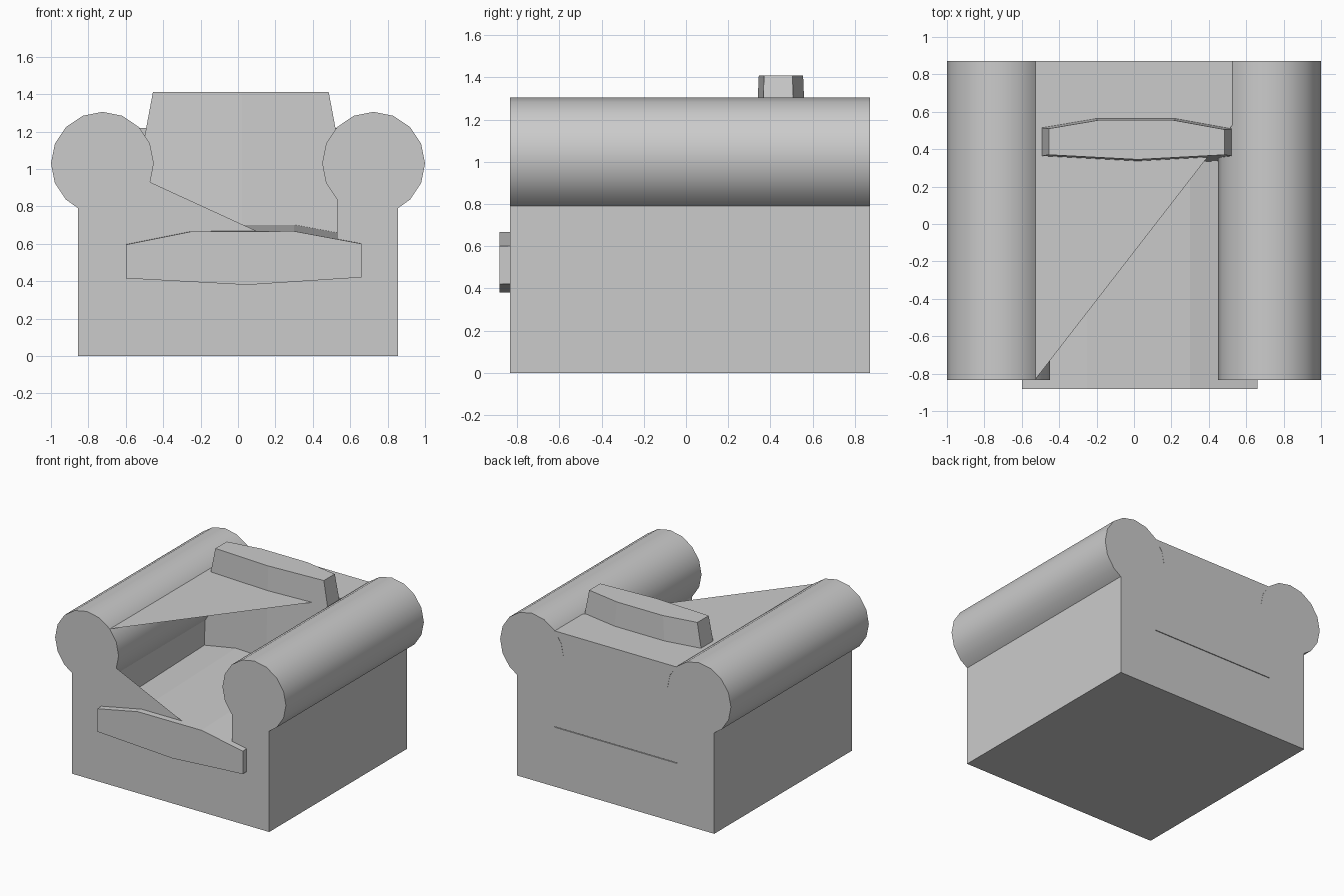
import bpy, bmesh, math

cube = bpy.data.objects.get("Cube")
if cube:
    bpy.data.objects.remove(cube, do_unlink=True)

grey = bpy.data.materials.new("grey_fabric")
grey.use_nodes = True
colour = (0.6, 0.6, 0.6, 1)
grey.diffuse_color = colour
grey.node_tree.nodes["Principled BSDF"].inputs["Base Color"].default_value = colour


def finish(name, bm, smooth=False):
    """Turn a bmesh into a named, coloured object."""
    bmesh.ops.recalc_face_normals(bm, faces=bm.faces)
    mesh = bpy.data.meshes.new(name)
    bm.to_mesh(mesh)
    bm.free()
    mesh.materials.append(grey)
    obj = bpy.data.objects.new(name, mesh)
    bpy.context.collection.objects.link(obj)
    if smooth:
        bpy.ops.object.select_all(action='DESELECT')
        obj.select_set(True)
        bpy.context.view_layer.objects.active = obj
        bpy.ops.object.shade_smooth_by_angle(angle=math.radians(30))
    return obj


def loft(name, start, end, smooth=False):
    """Solid between two matching outlines."""
    bm = bmesh.new()
    a = [bm.verts.new(p) for p in start]
    b = [bm.verts.new(p) for p in end]
    bm.faces.new(a)
    bm.faces.new(b)
    for i in range(len(a)):
        j = (i + 1) % len(a)
        bm.faces.new((a[i], a[j], b[j], b[i]))
    return finish(name, bm, smooth)


def extrude_y(name, outline, y0, y1, smooth=False):
    return loft(name, [(x, y0, z) for x, z in outline],
                [(x, y1, z) for x, z in outline], smooth)


def sheet(name, points):
    bm = bmesh.new()
    bm.faces.new([bm.verts.new(p) for p in points])
    return finish(name, bm)


def mirrored(points):
    return [(-x, z) for x, z in reversed(points)]


FRONT, BACK, WALL, FLOOR = -0.835, 0.872, 0.535, 0.47

# Rolled arm outline, from the outer side over the top to the inner side
roll = [(0.725 + 0.275 * math.cos(math.radians(a)),
         1.035 + 0.275 * math.sin(math.radians(a)))
        for a in [-45 + 22.5 * i for i in range(13)]]
inner_x, top_z = roll[8][0], roll[8][1] - 0.01
half = [(0.855, 0.005), (0.855, 0.795)] + roll + [(inner_x, FLOOR)]

# Base and both arms in one U-shaped section
extrude_y("base_and_arms", half + mirrored(half), FRONT, BACK, True)

# Back block fitted between the arms
inner = roll[8:] + [(inner_x, FLOOR)]
inner[0] = (inner_x, top_z)
extrude_y("back_block", inner + mirrored(inner), WALL, BACK)

# Slanted front panel and flat top panel, both three-cornered
rx, rz = roll[11]
sheet("front_panel", [(-rx, FRONT, rz), (inner_x, FRONT, FLOOR),
                      (-inner_x, FRONT, FLOOR), (-inner_x, FRONT, roll[12][1])])
sheet("top_panel", [(-inner_x, FRONT, top_z), (inner_x, WALL, top_z),
                    (-inner_x, WALL, top_z)])

# Seat cushion, rising slightly towards the back
seat = [(-0.60, 0.595), (-0.25, 0.665), (0.30, 0.667), (0.66, 0.60),
        (0.66, 0.42), (0.05, 0.38), (-0.60, 0.415)]
loft("seat_cushion", [(x, -0.883, z) for x, z in seat],
     [(x, WALL, z + 0.04) for x, z in seat])

# Back cushion, narrowing towards its top
pillow = [(-0.455, 0.37), (0.02, 0.345), (0.485, 0.37), (0.485, 0.505),
          (0.21, 0.555), (-0.19, 0.555), (-0.455, 0.51)]
s = 1.34
loft("back_cushion",
     [(0.015 + (x - 0.015) * s, 0.45 + (y - 0.45) * s, 0.56) for x, y in pillow],
     [(x, y, 1.41) for x, y in pillow])

# Rest the base on the ground
bpy.data.objects["base_and_arms"].location.z = -0.005
